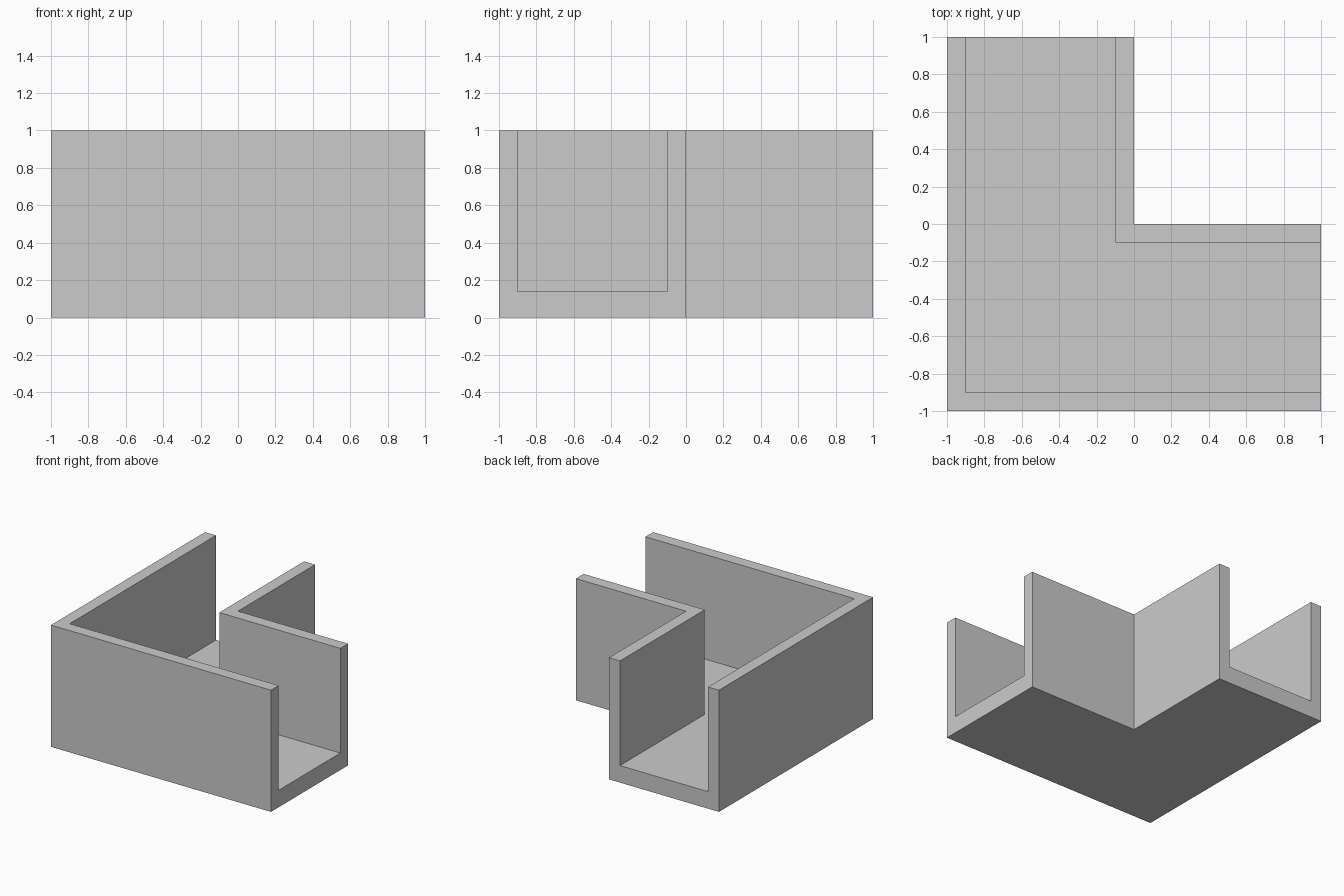
import bpy, bmesh, math

if "Cube" in bpy.data.objects:
    bpy.data.objects.remove(bpy.data.objects["Cube"])

# U-shaped channel section: (distance inward from the outer wall, height)
WALL, FLOOR = 0.10, 0.14
section = [(0, 0), (1, 0), (1, 1), (1 - WALL, 1), (1 - WALL, FLOOR),
           (WALL, FLOOR), (WALL, 1), (0, 1)]

bm = bmesh.new()

# Section placed at the back end, the mitred corner and the right end
stations = [
    [bm.verts.new((-1 + d, 1, z)) for d, z in section],
    [bm.verts.new((-1 + d, -1 + d, z)) for d, z in section],
    [bm.verts.new((1, -1 + d, z)) for d, z in section],
]

# Skin between the stations
n = len(section)
for a, b in zip(stations, stations[1:]):
    for i in range(n):
        j = (i + 1) % n
        bm.faces.new((a[i], a[j], b[j], b[i]))

# Open channel ends
bm.faces.new(stations[0])
bm.faces.new(stations[-1])

# Clean up the flat mitre seams and face everything outward
bmesh.ops.dissolve_limit(bm, angle_limit=math.radians(1),
                         verts=bm.verts[:], edges=bm.edges[:])
bmesh.ops.recalc_face_normals(bm, faces=bm.faces[:])

mesh = bpy.data.meshes.new("corner_channel")
bm.to_mesh(mesh)
bm.free()
bpy.context.collection.objects.link(bpy.data.objects.new("corner_channel", mesh))
